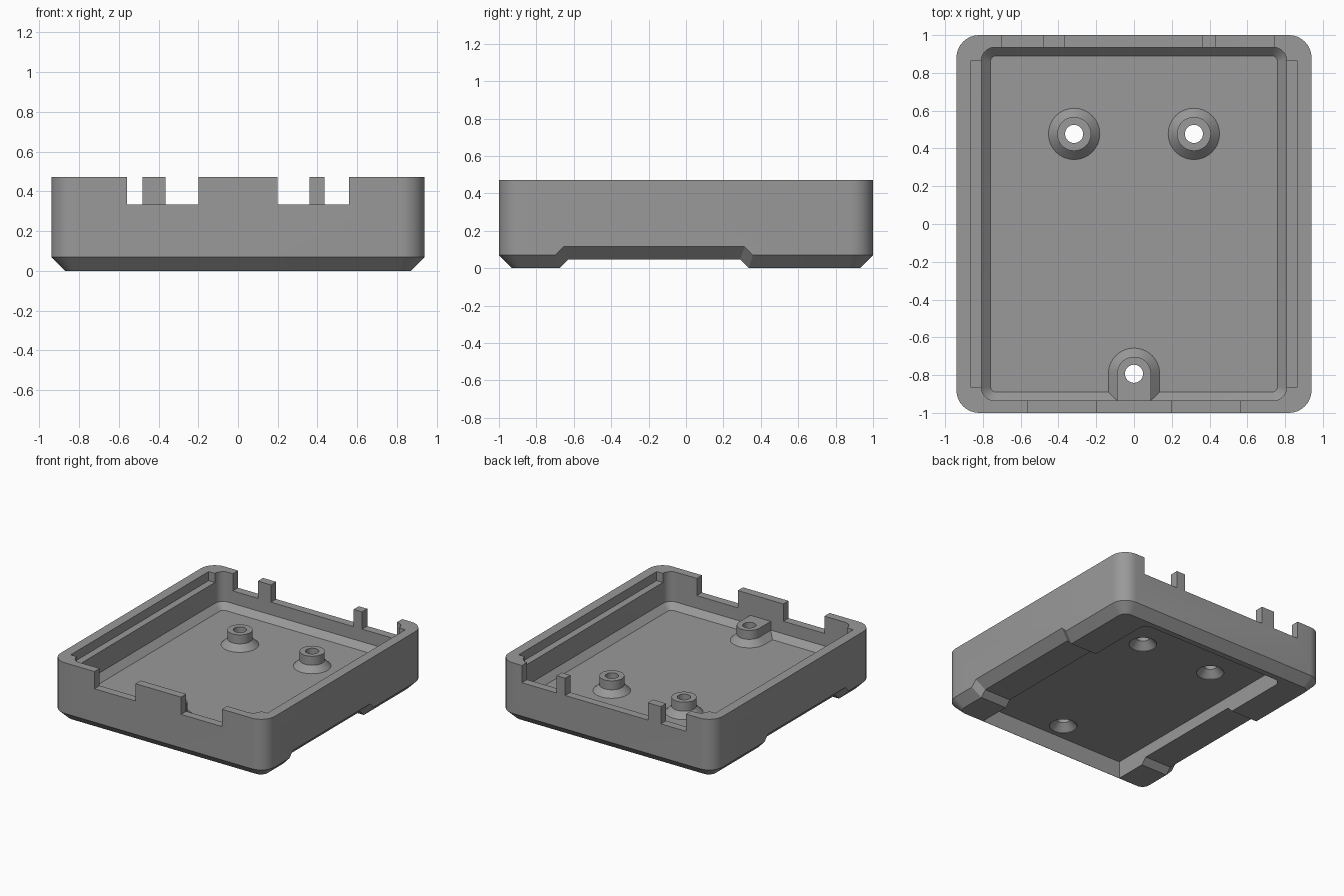
import bpy, bmesh, math

if "Cube" in bpy.data.objects:
    bpy.data.objects.remove(bpy.data.objects["Cube"])

plastic = bpy.data.materials.new("grey plastic")
plastic.diffuse_color = (0.32, 0.32, 0.32, 1)
plastic.use_nodes = True
plastic.node_tree.nodes["Principled BSDF"].inputs["Base Color"].default_value = plastic.diffuse_color


def loft(name, rings):
    """Closed solid through matching rings of points."""
    bm = bmesh.new()
    vs = [[bm.verts.new(p) for p in r] for r in rings]
    n = len(vs[0])
    for a, b in zip(vs, vs[1:]):
        for i in range(n):
            j = (i + 1) % n
            bm.faces.new((a[i], a[j], b[j], b[i]))
    bm.faces.new(vs[0][::-1])
    bm.faces.new(vs[-1])
    bmesh.ops.recalc_face_normals(bm, faces=bm.faces[:])
    me = bpy.data.meshes.new(name)
    bm.to_mesh(me)
    bm.free()
    ob = bpy.data.objects.new(name, me)
    me.materials.append(plastic)
    bpy.context.collection.objects.link(ob)
    return ob


def rounded(hx, hy, r, z, seg=8):
    """Rounded rectangle ring with half sizes hx, hy."""
    pts = []
    for k, (sx, sy) in enumerate([(1, 1), (-1, 1), (-1, -1), (1, -1)]):
        for i in range(seg + 1):
            a = math.pi / 2 * (k + i / seg)
            pts.append((sx * (hx - r) + r * math.cos(a),
                        sy * (hy - r) + r * math.sin(a), z))
    return pts


def circle(x, y, r, z, n=32):
    return [(x + r * math.cos(2 * math.pi * i / n),
             y + r * math.sin(2 * math.pi * i / n), z) for i in range(n)]


def u_shape(x, y, r, z, y_end, n=20):
    """Half circle at the back, straight legs running to y_end."""
    arc = [(x + r * math.cos(math.pi * i / n),
            y + r * math.sin(math.pi * i / n), z) for i in range(n + 1)]
    return arc + [(x - r, y_end, z), (x + r, y_end, z)]


def box(name, x0, x1, y0, y1, z0, z1):
    return loft(name, [[(x0, y0, z), (x1, y0, z), (x1, y1, z), (x0, y1, z)]
                       for z in (z0, z1)])


def combine(target, tool, operation="DIFFERENCE"):
    mod = target.modifiers.new("cut", "BOOLEAN")
    mod.operation = operation
    mod.solver = "EXACT"
    mod.object = tool
    bpy.context.view_layer.update()
    dg = bpy.context.evaluated_depsgraph_get()
    me = bpy.data.meshes.new_from_object(target.evaluated_get(dg))
    target.modifiers.clear()
    target.data = me
    bpy.data.objects.remove(tool)


FLOOR, TOP, NOTCH, POCKET = 0.188, 0.472, 0.335, 0.136

# Outer shell with chamfered underside
case = loft("case_bottom", [rounded(0.87, 0.93, 0.06, 0),
                            rounded(0.94, 1.0, 0.12, 0.07),
                            rounded(0.94, 1.0, 0.12, TOP)])

# Interior cavity with sloped floor edge
combine(case, loft("cavity", [rounded(0.76, 0.89, 0.03, FLOOR),
                              rounded(0.808, 0.935, 0.07, FLOOR + 0.047),
                              rounded(0.808, 0.935, 0.07, 0.6)]))

# Ledges along the inner top of the side walls
for s in (-1, 1):
    x0, x1 = sorted((s * 0.78, s * 0.863))
    combine(case, box("ledge", x0, x1, -0.865, 0.865, 0.40, 0.6))

# Connector notches: front, then back
for x0, x1 in ((-0.56, -0.20), (0.20, 0.56)):
    combine(case, box("front_notch", x0, x1, -1.1, -0.9, NOTCH, 0.6))
for x0, x1 in ((-0.70, -0.48), (-0.365, 0.36), (0.435, 0.74)):
    combine(case, box("back_notch", x0, x1, 0.9, 1.1, NOTCH, 0.6))

# Finger channel across the underside, its chamfer following the sides
sections = []
for x, up in ((-1.0, 0.13), (-0.87, 0), (0.87, 0), (1.0, 0.13)):
    w = up * 0.33
    sections.append([(x, -0.725 - w, up - 0.05), (x, -0.63 - w, up + 0.045),
                     (x, 0.29 + w, up + 0.045), (x, 0.385 + w, up - 0.05)])
combine(case, loft("channel", sections))

# Pocket under the floor: rounded at the back, square at the front edge
front = -0.928
ring = [(x, y if y > 0 else front, z) for x, y, z in rounded(0.64, 0.885, 0.06, 0)]
outline = [p for p in ring if p[1] > 0] + [(-0.64, front, 0), (0.64, front, 0)]
combine(case, loft("pocket", [[(x, y, z) for x, y, _ in outline]
                              for z in (-0.1, POCKET)]))

# Screw bosses with flared feet; the front one merges into the wall
BOSS_TOP = 0.305
steps = ((0.136, FLOOR - 0.02), (0.136, FLOOR), (0.09, FLOOR + 0.046), (0.09, BOSS_TOP))
for x in (-0.317, 0.317):
    combine(case, loft("boss", [circle(x, 0.477, r, z) for r, z in steps]), "UNION")
combine(case, loft("front_boss", [u_shape(0, -0.793, r, z, -0.96) for r, z in steps]),
        "UNION")

# Countersunk screw holes
for x, y in ((-0.317, 0.477), (0.317, 0.477), (0, -0.793)):
    combine(case, loft("hole", [circle(x, y, r, z) for r, z in
                                ((0.1, 0.09), (0.1, POCKET + 0.004),
                                 (0.048, POCKET + 0.056), (0.048, 0.4))]))

# Smooth rounded corners, crisp edges
bpy.ops.object.select_all(action="DESELECT")
case.select_set(True)
bpy.context.view_layer.objects.active = case
bpy.ops.object.shade_smooth_by_angle(angle=math.radians(30))
